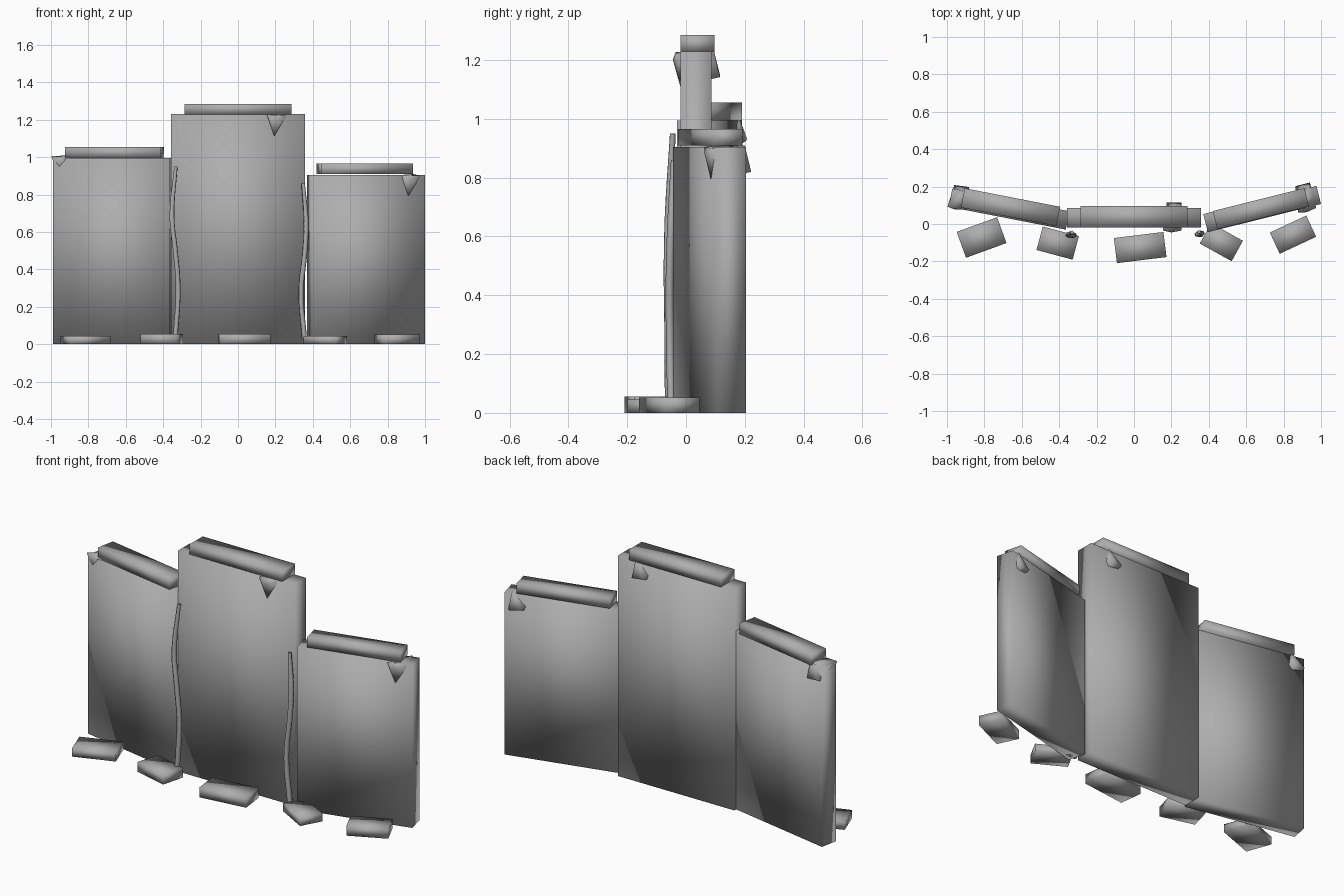
import bpy, bmesh
from math import radians
from mathutils import Matrix, Vector

cube = bpy.data.objects.get("Cube")
if cube:
    bpy.data.objects.remove(cube)

stone = bpy.data.materials.new("grey_stone")
stone.use_nodes = True
GREY = (0.42, 0.42, 0.42, 1)
stone.diffuse_color = GREY
stone.node_tree.nodes["Principled BSDF"].inputs["Base Color"].default_value = GREY


def finish(name, bm, matrix=Matrix()):
    bmesh.ops.recalc_face_normals(bm, faces=bm.faces)
    for face in bm.faces:
        face.smooth = True
    mesh = bpy.data.meshes.new(name)
    bm.to_mesh(mesh)
    bm.free()
    mesh.materials.append(stone)
    obj = bpy.data.objects.new(name, mesh)
    obj.matrix_world = matrix
    bpy.context.collection.objects.link(obj)
    return obj


def slab(name, x, y, z, size, angle=0):
    """Soft-shaded box resting on height z, turned about the vertical."""
    bm = bmesh.new()
    bmesh.ops.create_cube(bm, size=1)
    bmesh.ops.scale(bm, vec=size, verts=bm.verts)
    place = Matrix.Translation((x, y, z + size[2] / 2))
    finish(name, bm, place @ Matrix.Rotation(radians(angle), 4, "Z"))


def chunk(name, x, y, z, depth, angle=0):
    """Broken corner: a downward triangle in front, an upward one behind."""
    front, back = -depth / 2, depth / 2
    points = [(-0.05, front + 0.01, 0.055), (0.05, front + 0.01, 0.05),
              (-0.012, front + 0.025, -0.06), (-0.005, front, 0.03),
              (0.04, back - 0.02, 0.06), (0.05, back, -0.03), (-0.03, back, -0.02)]
    bm = bmesh.new()
    for p in points:
        bm.verts.new(p)
    bmesh.ops.convex_hull(bm, input=bm.verts)
    finish(name, bm, Matrix.Translation((x, y, z)) @ Matrix.Rotation(radians(angle), 4, "Z"))


def vine(name, path, radius=0.014):
    """Slender wavy tube running up a seam."""
    curve = bpy.data.curves.new(name, "CURVE")
    curve.dimensions = "3D"
    curve.bevel_depth = radius
    curve.bevel_resolution = 1
    curve.use_fill_caps = True
    spline = curve.splines.new("BEZIER")
    spline.bezier_points.add(len(path) - 1)
    for i, (point, co) in enumerate(zip(spline.bezier_points, path)):
        point.co = co
        point.handle_left_type = point.handle_right_type = "AUTO"
        point.radius = 0.7 if i == len(path) - 1 else 1
    spline.resolution_u = 5
    curve.materials.append(stone)
    bpy.context.collection.objects.link(bpy.data.objects.new(name, curve))


# Three tall wall panels, the outer two swept back
slab("centre_panel", 0, 0.034, 0, (0.715, 0.105, 1.23))
slab("right_panel", -0.668, 0.08, 0, (0.637, 0.1, 0.995), -11)
slab("left_panel", 0.685, 0.08, 0, (0.624, 0.1, 0.905), 14)

# Cap stones along the tops
slab("centre_cap", 0, 0.039, 1.228, (0.57, 0.115, 0.057))
slab("right_cap", -0.66, 0.09, 0.995, (0.52, 0.105, 0.06), -11)
slab("left_cap", 0.678, 0.082, 0.91, (0.505, 0.1, 0.055), 14)

# Broken corner pieces
chunk("centre_chunk", 0.205, 0.035, 1.172, 0.16)
chunk("right_chunk", -0.94, 0.14, 0.95, 0.13, -8)
chunk("left_chunk", 0.91, 0.137, 0.85, 0.15, 14)

# Vines over the two seams
vine("right_vine", [(-0.335, -0.058, 0.03), (-0.32, -0.06, 0.3), (-0.335, -0.062, 0.5),
                    (-0.353, -0.058, 0.68), (-0.332, -0.045, 0.95)])
vine("left_vine", [(0.355, -0.05, 0.03), (0.337, -0.055, 0.28), (0.358, -0.055, 0.5),
                   (0.364, -0.05, 0.65), (0.348, -0.042, 0.86)])

# Fallen stones along the front
stones = [(-0.815, -0.072, 0.23, 0.147, 0.045, 20), (-0.408, -0.102, 0.2, 0.13, 0.055, -15),
          (0.033, -0.126, 0.267, 0.135, 0.055, 7), (0.467, -0.097, 0.195, 0.125, 0.045, -29),
          (0.85, -0.057, 0.215, 0.125, 0.053, 25)]
for i, (x, y, length, width, height, angle) in enumerate(stones, 1):
    slab(f"fallen_stone_{i}", x, y, 0, (length, width, height), angle)
